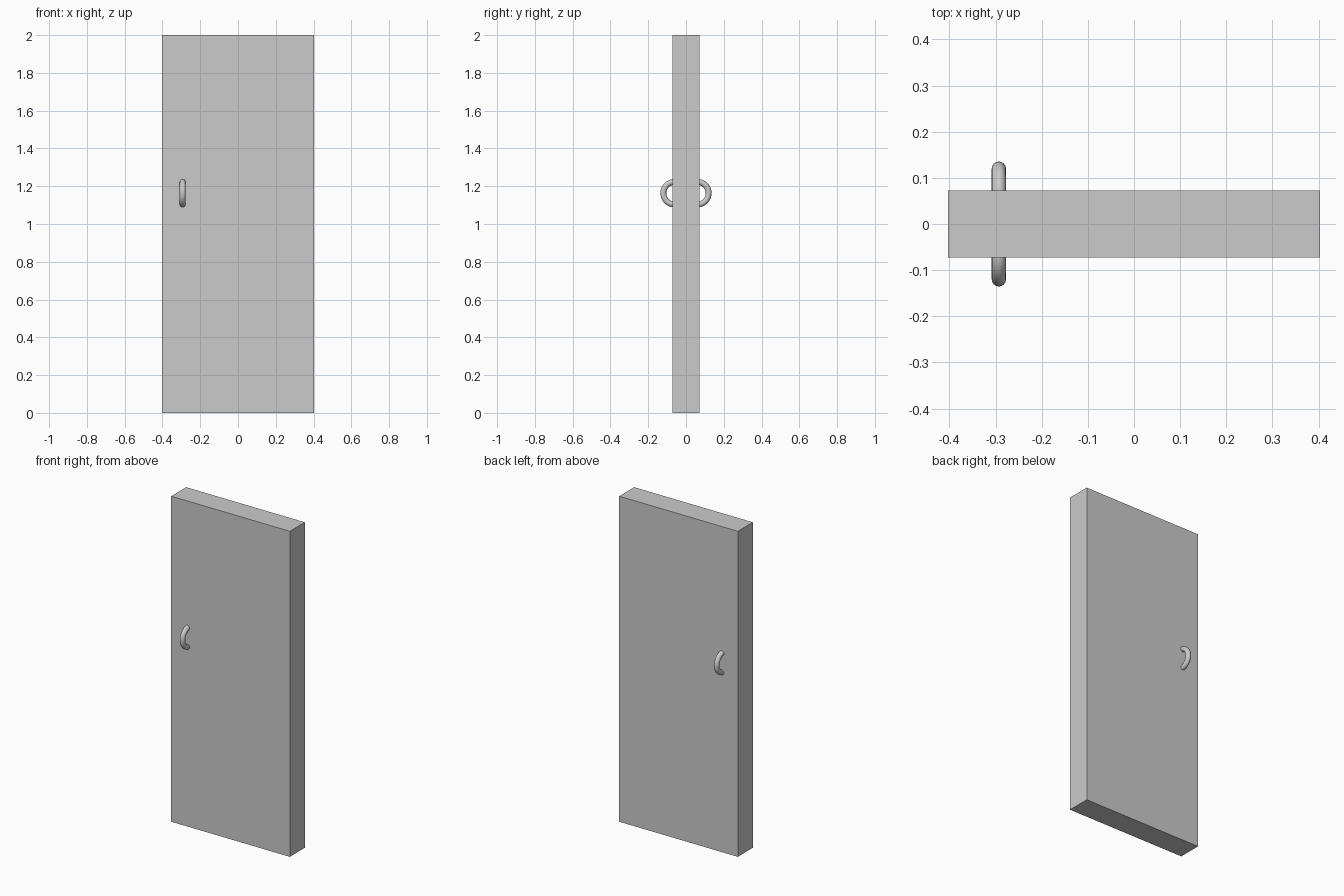
import bpy
from math import pi

cube = bpy.data.objects.get("Cube")
if cube:
    bpy.data.objects.remove(cube, do_unlink=True)

WIDTH, DEPTH, HEIGHT = 0.806, 0.145, 2.0

# Single plain grey
grey = bpy.data.materials.new("light_grey")
grey.use_nodes = True
colour = (0.6, 0.6, 0.6, 1)
grey.diffuse_color = colour
grey.node_tree.nodes["Principled BSDF"].inputs["Base Color"].default_value = colour


def finish(name):
    obj = bpy.context.object
    obj.name = name
    obj.data.materials.append(grey)
    return obj


# Door slab
bpy.ops.mesh.primitive_cube_add(size=1, location=(0, 0, HEIGHT / 2))
slab = finish("door_slab")
slab.scale = (WIDTH, DEPTH, HEIGHT)
bpy.ops.object.transform_apply(location=False, rotation=False, scale=True)

# Ring handles, half sunk into each face
for name, side in (("front_handle", -1), ("back_handle", 1)):
    bpy.ops.mesh.primitive_torus_add(
        major_radius=0.06, minor_radius=0.0155,
        major_segments=48, minor_segments=16,
        location=(-0.293, side * 0.06, 1.163), rotation=(0, pi / 2, 0))
    finish(name)
    bpy.ops.object.shade_smooth()
